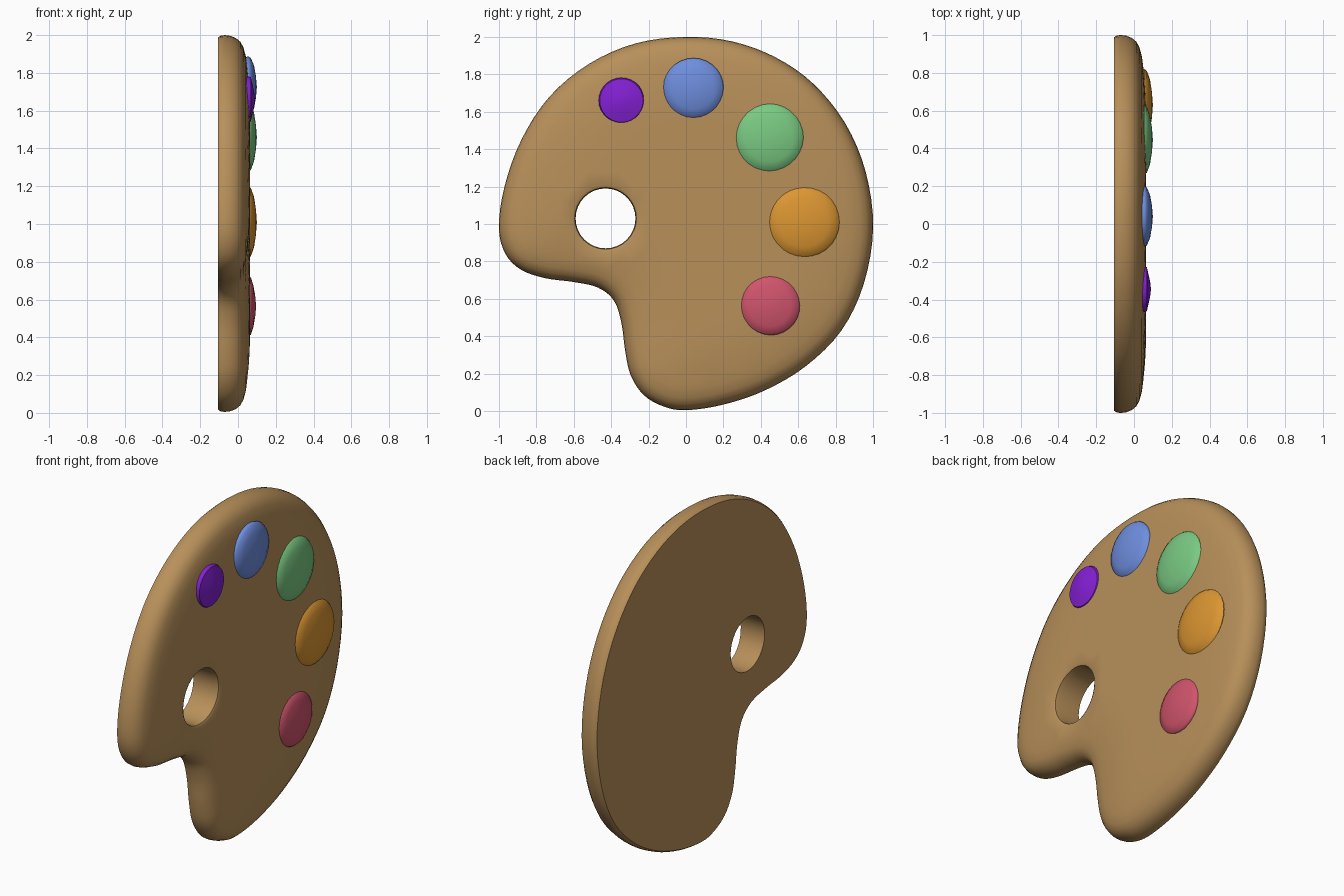
import bpy, bmesh, math
from mathutils import Vector
from mathutils.geometry import delaunay_2d_cdt

if "Cube" in bpy.data.objects:
    bpy.data.objects.remove(bpy.data.objects["Cube"])


def material(name, rgb):
    m = bpy.data.materials.new(name)
    lin = [((c / 255 + 0.055) / 1.055) ** 2.4 for c in rgb]
    m.diffuse_color = (*lin, 1)
    m.use_nodes = True
    m.node_tree.nodes["Principled BSDF"].inputs["Base Color"].default_value = m.diffuse_color
    return m


def finish(name, bm, mat, angle):
    bmesh.ops.remove_doubles(bm, verts=bm.verts[:], dist=0.0002)
    bmesh.ops.recalc_face_normals(bm, faces=bm.faces[:])
    me = bpy.data.meshes.new(name)
    bm.to_mesh(me)
    bm.free()
    me.materials.append(mat)
    ob = bpy.data.objects.new(name, me)
    bpy.context.collection.objects.link(ob)
    bpy.ops.object.select_all(action='DESELECT')
    ob.select_set(True)
    bpy.context.view_layer.objects.active = ob
    bpy.ops.object.shade_smooth_by_angle(angle=math.radians(angle))


def catmull(pts, steps):
    out, n = [], len(pts)
    for i in range(n):
        a, b, c, d = (Vector(pts[(i + k) % n]) for k in (-1, 0, 1, 2))
        for s in range(steps):
            t = s / steps
            out.append(0.5 * (2 * b + (c - a) * t + (2 * a - 5 * b + 4 * c - d) * t * t
                              + (3 * b - a - 3 * c + d) * t ** 3))
    return out


def inside(p, poly):
    hit = False
    for a, b in zip(poly, poly[1:] + poly[:1]):
        if (a.y > p.y) != (b.y > p.y) and p.x < a.x + (p.y - a.y) * (b.x - a.x) / (b.y - a.y):
            hit = not hit
    return hit


def edge_distance(p, poly):
    best = 9
    for a, b in zip(poly, poly[1:] + poly[:1]):
        ab = b - a
        t = max(0, min(1, (p - a).dot(ab) / ab.length_squared))
        best = min(best, (p - a - ab * t).length)
    return best


def circle(c, r, n):
    return [Vector((c[0] + r * math.cos(2 * math.pi * i / n),
                    c[1] + r * math.sin(2 * math.pi * i / n))) for i in range(n)]


def bridge(bm, rings):
    vs = [[bm.verts.new(p) for p in r] for r in rings]
    n = len(vs[0])
    for a, b in zip(vs, vs[1:]):
        for i in range(n):
            j = (i + 1) % n
            bm.faces.new((a[i], a[j], b[j], b[i]))
    return vs


def sheet(bm, outer, hole, extra, height):
    # triangulated face between the outline and the thumb hole
    n, m = len(outer), len(hole)
    edges = [(i, (i + 1) % n) for i in range(n)] + [(n + i, n + (i + 1) % m) for i in range(m)]
    pts, _, tris, *_ = delaunay_2d_cdt(outer + hole + extra, edges, [], 0, 1e-6)
    vs = [bm.verts.new((height(p), p.x, p.y)) for p in pts]
    for t in tris:
        c = sum((pts[i] for i in t), Vector((0, 0))) / len(t)
        if inside(c, outer) and not inside(c, hole):
            bm.faces.new([vs[i] for i in t])
    for v in [v for v in vs if not v.link_faces]:
        bm.verts.remove(v)


# palette outline (y, z), counter-clockwise
outline = catmull([
    (0, 2), (-0.27, 1.965), (-0.52, 1.855), (-0.73, 1.68), (-0.88, 1.45), (-0.97, 1.2),
    (-1, 0.98), (-0.965, 0.84), (-0.88, 0.755), (-0.75, 0.71), (-0.6, 0.69), (-0.47, 0.66),
    (-0.385, 0.59), (-0.345, 0.47), (-0.325, 0.32), (-0.295, 0.19), (-0.225, 0.085),
    (-0.12, 0.025), (0, 0.005), (0.2, 0.035), (0.42, 0.11), (0.64, 0.24), (0.83, 0.43),
    (0.95, 0.68), (1, 0.98), (0.96, 1.28), (0.85, 1.54), (0.68, 1.75), (0.48, 1.89),
    (0.25, 1.975)], 4)
N = len(outline)
normals = []
for i in range(N):
    t = (outline[(i + 1) % N] - outline[i - 1]).normalized()
    normals.append(Vector((-t.y, t.x)))     # points into the board


def inset(d):
    return [p + n * d for p, n in zip(outline, normals)]


BACK = -0.105
rim = [(0.012, BACK), (0.003, -0.092), (0, -0.07), (0.004, -0.04), (0.015, -0.012),
       (0.035, 0.012), (0.065, 0.029), (0.115, 0.042)]
inner = inset(rim[-1][0])
HOLE = (-0.43, 1.03)


def dome(p):
    d = min(edge_distance(p, inner) / 0.3, 1)
    return 0.042 + 0.022 * (1 - (1 - d) ** 2)


# wooden board: rounded rim, domed front, flat back, thumb hole
bm = bmesh.new()
bridge(bm, [[(x, p.x, p.y) for p in inset(d)] for d, x in rim])
grid = [Vector((-1 + 0.08 * i, 0.08 * j)) for i in range(26) for j in range(26)]
grid = [p for p in grid if inside(p, inner) and edge_distance(p, inner) > 0.035
        and (p - Vector(HOLE)).length > 0.215]
lip = circle(HOLE, 0.178, 32)
sheet(bm, inner, lip, grid, dome)
wall = circle(HOLE, 0.16, 32)
mid = circle(HOLE, 0.165, 32)
bridge(bm, [[(dome(p), p.x, p.y) for p in lip],
            [(dome(p) - 0.007, q.x, q.y) for p, q in zip(lip, mid)],
            [(0.02, p.x, p.y) for p in wall],
            [(BACK, p.x, p.y) for p in wall]])
sheet(bm, inset(rim[0][0]), wall, [], lambda p: BACK)
finish("palette_board", bm, material("wood", (184, 144, 90)), 50)

# paint dabs: centre y, z, radius, peak, colour
dabs = [("purple", -0.345, 1.66, 0.122, 0.09, (132, 32, 212)),
        ("blue", 0.04, 1.725, 0.162, 0.1, (110, 142, 222)),
        ("green", 0.445, 1.46, 0.183, 0.1, (122, 202, 130)),
        ("orange", 0.63, 1.01, 0.19, 0.1, (220, 150, 50)),
        ("red", 0.45, 0.565, 0.16, 0.096, (208, 84, 108))]
for name, y, z, r, peak, rgb in dabs:
    bm = bmesh.new()
    prof = [(0.97, 0.035), (1, 0.055), (0.95, 0.068), (0.7, peak - 0.015), (0.35, peak - 0.005)]
    vs = bridge(bm, [[(x, p.x, p.y) for p in circle((y, z), r * k, 28)] for k, x in prof])
    tip = bm.verts.new((peak, y, z))
    for i in range(28):
        bm.faces.new((vs[-1][i], vs[-1][(i + 1) % 28], tip))
    bm.faces.new(vs[0])
    finish(name + "_paint_dab", bm, material(name + " paint", rgb), 50)
